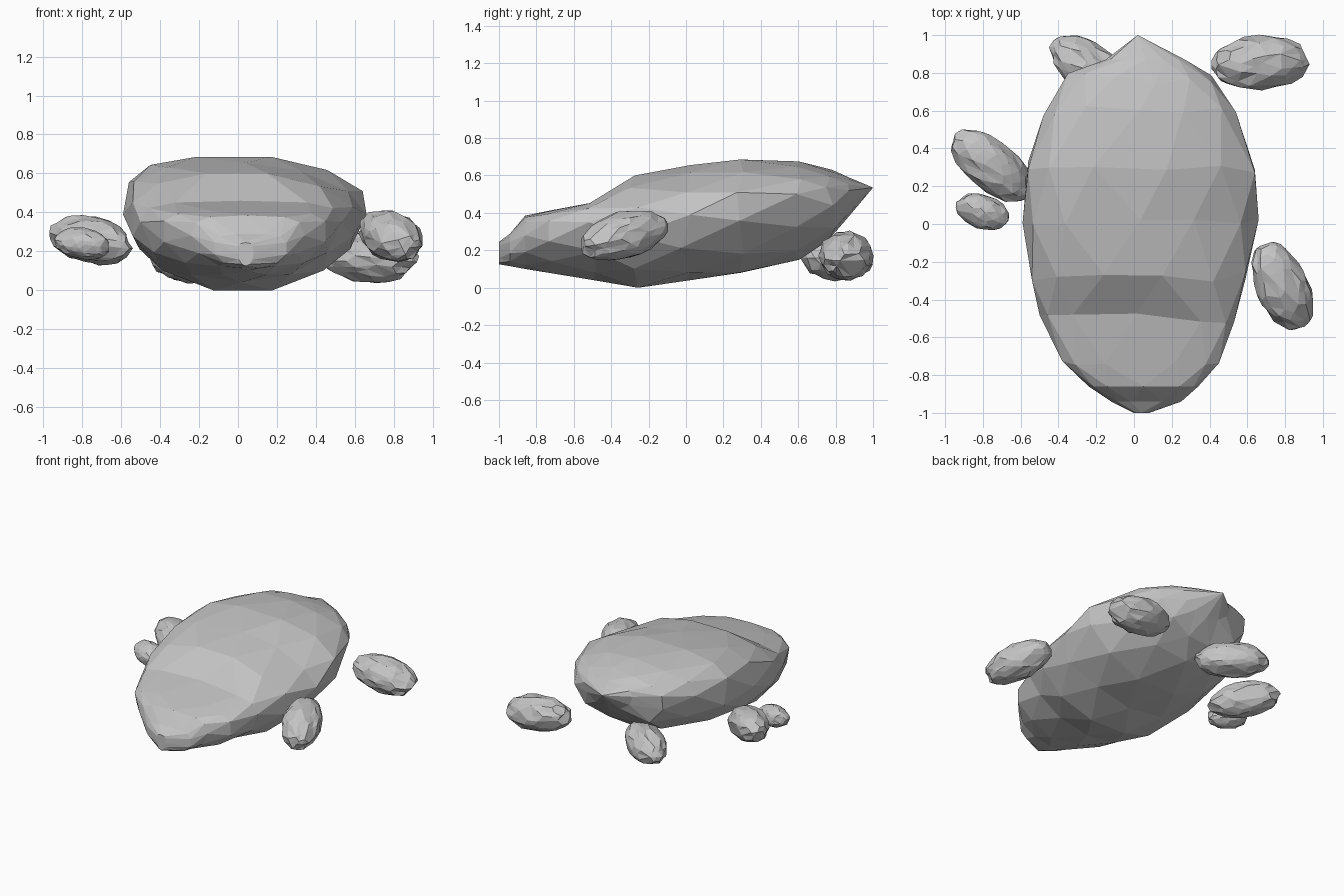
import bpy
import bmesh
import math
import random
from mathutils import Matrix, Vector, Euler

if "Cube" in bpy.data.objects:
    bpy.data.objects.remove(bpy.data.objects["Cube"], do_unlink=True)

random.seed(4)
SIDES = 12

stone = bpy.data.materials.new("stone grey")
stone.use_nodes = True
grey = (0.55, 0.55, 0.55, 1)
stone.diffuse_color = grey
stone.node_tree.nodes["Principled BSDF"].inputs["Base Color"].default_value = grey


def finish(name, bm):
    """Turn a bmesh into a flat shaded stone object."""
    bmesh.ops.recalc_face_normals(bm, faces=bm.faces)
    mesh = bpy.data.meshes.new(name)
    bm.to_mesh(mesh)
    bm.free()
    mesh.materials.append(stone)
    obj = bpy.data.objects.new(name, mesh)
    bpy.context.collection.objects.link(obj)
    return obj


def signed_power(value, exponent):
    return math.copysign(abs(value) ** exponent, value)


def roundness(y, c, s):
    """Low is boxy, high is bevelled: boxy nose, full right and sloping left shoulder."""
    if s <= 0:
        return 1
    if y < -0.4:
        return 0.6
    if c > 0:
        return 1.15
    return 0.65 if -0.1 < y < 0.5 else 0.85


def section(bm, index, y, left, right, bottom, middle, top):
    """One rounded cross-section; every other one is turned by half a side."""
    half_step = math.pi / SIDES
    grow = 1 / math.cos(half_step) if index % 2 else 1
    ring = []
    for i in range(SIDES):
        angle = 2 * half_step * (i + 0.5 * (index % 2))
        c, s = math.cos(angle) * grow, math.sin(angle) * grow
        power = roundness(y, c, s)
        u, v = signed_power(c, power), signed_power(s, power)
        x = (left + right) / 2 + u * (right - left) / 2
        z = middle + v * ((top - middle) if v > 0 else (middle - bottom))
        shift = random.uniform(-0.03, 0.03) if 2 < index < 10 else 0
        ring.append(bm.verts.new((x, y + shift, max(z, 0))))
    return ring


# Main boulder: y, right x, left x, bottom z, widest z, top z
stations = [
    (-1, 0, 0.08, 0.125, 0.19, 0.245),
    (-0.94, -0.12, 0.25, 0.115, 0.21, 0.29),
    (-0.86, -0.24, 0.34, 0.1, 0.28, 0.385),
    (-0.72, -0.38, 0.45, 0.08, 0.31, 0.41),
    (-0.5, -0.5, 0.53, 0.04, 0.35, 0.46),
    (-0.28, -0.54, 0.59, 0, 0.38, 0.6),
    (0, -0.59, 0.66, 0.035, 0.39, 0.655),
    (0.3, -0.56, 0.64, 0.08, 0.46, 0.685),
    (0.6, -0.48, 0.54, 0.15, 0.5, 0.675),
    (0.77, -0.35, 0.41, 0.25, 0.51, 0.63),
    (0.87, -0.15, 0.27, 0.38, 0.52, 0.59),
]
bm = bmesh.new()
rings = [section(bm, i, *s) for i, s in enumerate(stations)]
for n, (a, b) in enumerate(zip(rings, rings[1:])):
    if n % 2:
        a, b = b, a
    for i in range(SIDES):
        j = (i + 1) % SIDES
        bm.faces.new((a[i], a[j], b[i]))
        bm.faces.new((a[j], b[j], b[i]))
bm.faces.new(rings[0])
tip = bm.verts.new((0.02, 1, 0.535))
for i in range(SIDES):
    bm.faces.new((rings[-1][i], rings[-1][(i + 1) % SIDES], tip))
finish("main_boulder", bm)


def small_rock(name, centre, size, yaw, pitch):
    """A chipped, stretched ball; size holds its half lengths."""
    bm = bmesh.new()
    bmesh.ops.create_icosphere(bm, subdivisions=3, radius=1)
    turn = Euler((0, math.radians(pitch), math.radians(yaw))).to_matrix().to_4x4()
    place = Matrix.Translation(centre) @ turn @ Matrix.Diagonal(Vector((*size, 1)))
    for v in bm.verts:
        v.co *= random.uniform(0.95, 1.05)
    # Thin the mesh into larger, uneven facets
    bmesh.ops.dissolve_verts(bm, verts=random.sample(list(bm.verts), 40))
    bmesh.ops.triangulate(bm, faces=bm.faces)
    bm.transform(place)
    finish(name, bm)


# Loose rocks around the boulder
small_rock("back_left_rock", (0.67, 0.855, 0.17), (0.26, 0.143, 0.13), 3, 6)
small_rock("front_left_rock", (0.785, -0.33, 0.28), (0.255, 0.14, 0.125), -66, 14)
small_rock("back_right_rock", (-0.22, 0.81, 0.16), (0.26, 0.135, 0.125), -38, 0)
small_rock("side_right_rock", (-0.755, 0.31, 0.26), (0.255, 0.135, 0.122), -41, 10)
small_rock("right_pebble", (-0.8, 0.065, 0.24), (0.15, 0.09, 0.08), -20, 8)
